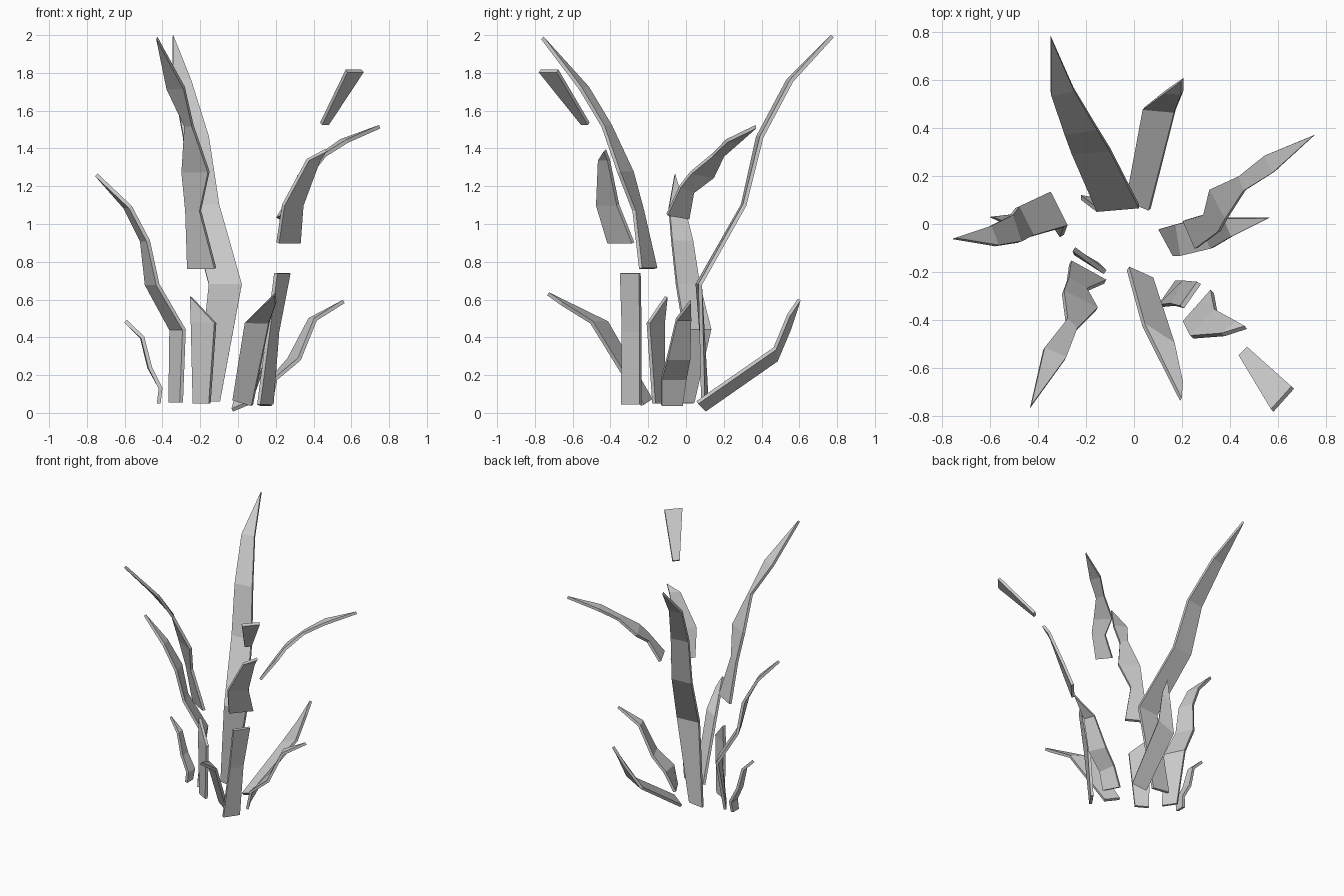
import bpy

THICKNESS = 0.02


def blade(name, stations, tip=None):
    """Flat ribbon leaf. Station = (z, left x, left y, right x, right y[, right z offset])."""
    verts, faces = [], []
    for z, lx, ly, rx, ry, *dz in stations:
        verts += [(lx, ly, z), (rx, ry, z + (dz[0] if dz else 0))]
    n = len(stations)
    for i in range(n - 1):
        a = 2 * i
        faces.append((a, a + 1, a + 3, a + 2))
    if tip:
        verts.append(tip)
        faces.append((2 * n - 2, 2 * n - 1, 2 * n))
    mesh = bpy.data.meshes.new(name)
    mesh.from_pydata(verts, [], faces)
    mesh.update()
    obj = bpy.data.objects.new(name, mesh)
    bpy.context.collection.objects.link(obj)
    mod = obj.modifiers.new("thickness", 'SOLIDIFY')
    mod.thickness = THICKNESS
    mod.offset = 0
    return obj


# Tall leaves
blade("tall_back_leaf", [
    (0.06, -0.22, 0.11, -0.095, 0.09),
    (0.68, -0.155, 0.06, 0.02, 0.075),
    (1.10, -0.26, 0.30, -0.10, 0.31),
    (1.46, -0.29, 0.38, -0.155, 0.40),
    (1.76, -0.345, 0.54, -0.25, 0.56)], (-0.345, 0.775, 1.995))
blade("tall_front_leaf", [
    (0.765, -0.265, -0.16, -0.12, -0.24),
    (1.07, -0.275, -0.23, -0.20, -0.275),
    (1.275, -0.295, -0.285, -0.155, -0.355),
    (1.52, -0.28, -0.40, -0.24, -0.44),
    (1.72, -0.375, -0.52, -0.285, -0.56)], (-0.43, -0.76, 1.985))

# Left leaves
blade("left_leaf", [
    (0.055, -0.36, 0.04, -0.30, -0.05),
    (0.44, -0.355, 0.13, -0.285, -0.01),
    (0.68, -0.485, 0.07, -0.425, -0.05),
    (0.91, -0.51, 0.035, -0.475, -0.075),
    (1.09, -0.60, -0.01, -0.57, -0.09)], (-0.75, -0.06, 1.26))
blade("small_left_leaf", [
    (0.05, -0.42, 0.04, -0.42, -0.03),
    (0.13, -0.41, 0.05, -0.41, -0.03),
    (0.24, -0.47, 0.05, -0.465, -0.02),
    (0.40, -0.51, 0.04, -0.505, -0.01)], (-0.595, 0.03, 0.485))
blade("short_left_leaf", [
    (0.05, -0.235, -0.12, -0.15, -0.17),
    (0.475, -0.245, -0.12, -0.12, -0.20)], (-0.25, -0.105, 0.615))

# Low spreading leaves
blade("low_back_leaf", [
    (0.015, -0.03, 0.10, 0.065, 0.06, 0.04),
    (0.28, 0.04, 0.48, 0.17, 0.47, 0.06),
    (0.45, 0.13, 0.55, 0.20, 0.545, 0.07)], (0.20, 0.60, 0.60))
blade("low_front_leaf", [
    (0.07, -0.025, -0.185, 0.075, -0.23, -0.03),
    (0.48, 0.04, -0.42, 0.165, -0.50),
    (0.63, 0.195, -0.73, 0.20, -0.66, -0.05)])
blade("low_right_leaf", [
    (0.04, 0.11, -0.02, 0.17, -0.13),
    (0.18, 0.18, 0.00, 0.20, -0.13),
    (0.285, 0.27, 0.02, 0.325, -0.10),
    (0.495, 0.38, 0.025, 0.41, -0.05)], (0.56, 0.025, 0.59))

# High right leaf
blade("high_right_leaf", [
    (1.03, 0.21, 0.015, 0.26, -0.10, 0.02),
    (1.17, 0.295, 0.04, 0.355, -0.03, 0.03),
    (1.25, 0.32, 0.145, 0.385, 0.025, 0.02),
    (1.365, 0.44, 0.20, 0.46, 0.14),
    (1.44, 0.545, 0.285, 0.58, 0.215)], (0.75, 0.37, 1.515))

# Broken front-right leaf: lower, middle and upper pieces
blade("front_right_lower_piece", [
    (0.045, 0.11, -0.34, 0.18, -0.24),
    (0.43, 0.16, -0.335, 0.21, -0.24),
    (0.74, 0.20, -0.345, 0.27, -0.245)])
blade("front_right_middle_piece", [
    (0.90, 0.21, -0.41, 0.325, -0.28),
    (1.10, 0.24, -0.47, 0.34, -0.36),
    (1.34, 0.37, -0.46, 0.43, -0.41)], (0.465, -0.43, 1.39))
blade("front_right_upper_piece", [
    (1.53, 0.44, -0.55, 0.475, -0.515),
    (1.81, 0.575, -0.775, 0.66, -0.68)])
